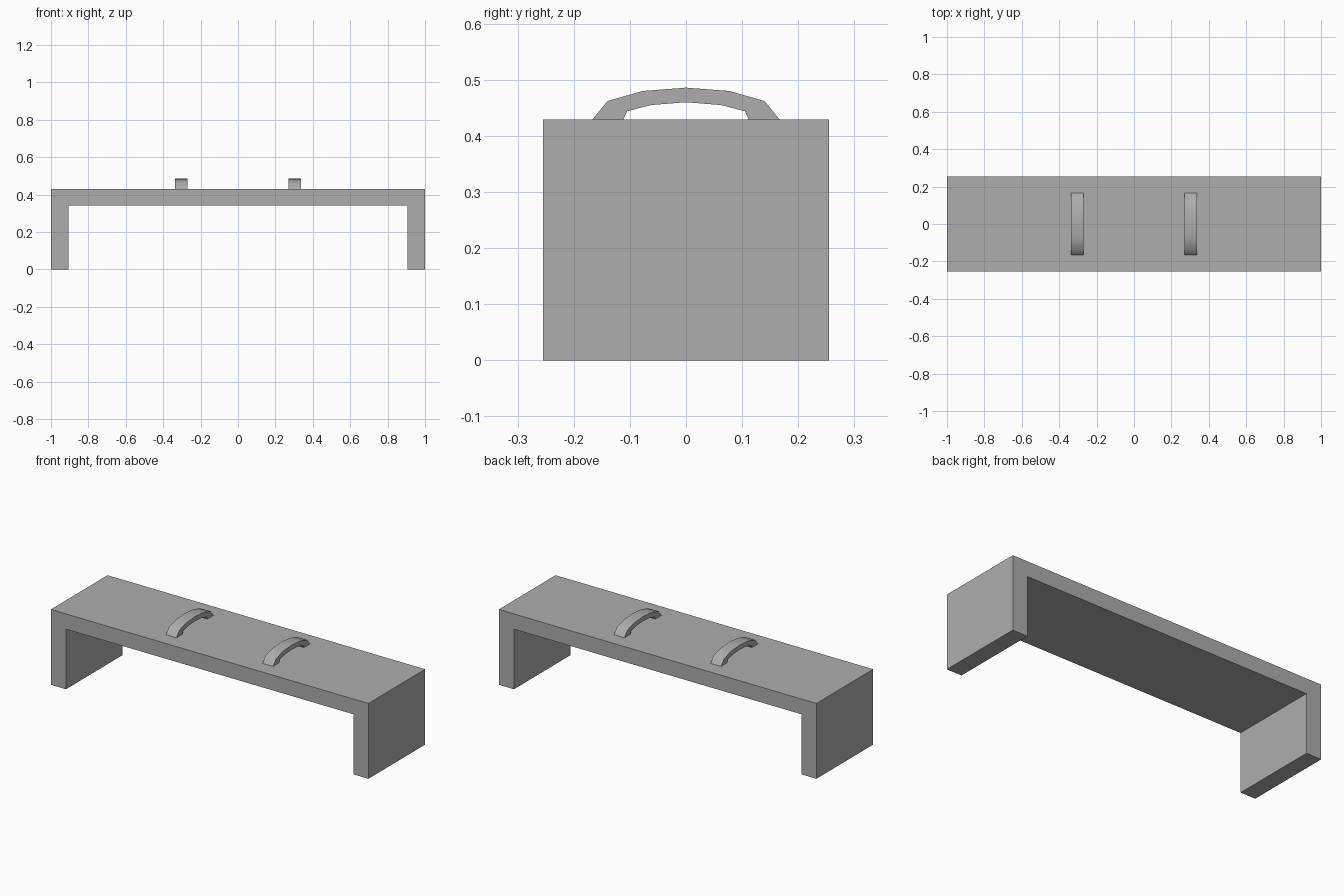
import bpy
import bmesh
import math

cube = bpy.data.objects.get("Cube")
if cube:
    bpy.data.objects.remove(cube, do_unlink=True)

# Single plain mid grey
grey = bpy.data.materials.new("mid_grey")
grey.use_nodes = True
colour = (0.42, 0.42, 0.42, 1)
grey.diffuse_color = colour
grey.node_tree.nodes["Principled BSDF"].inputs["Base Color"].default_value = colour


def extrude_profile(name, points, offset):
    """Make a prism from a closed 3D outline pushed along offset."""
    bm = bmesh.new()
    near = [bm.verts.new(p) for p in points]
    face = bm.faces.new(near)
    moved = bmesh.ops.extrude_face_region(bm, geom=[face], use_keep_orig=True)["geom"]
    far = [v for v in moved if isinstance(v, bmesh.types.BMVert)]
    bmesh.ops.translate(bm, verts=far, vec=offset)
    bmesh.ops.recalc_face_normals(bm, faces=bm.faces)
    mesh = bpy.data.meshes.new(name)
    bm.to_mesh(mesh)
    bm.free()
    mesh.materials.append(grey)
    obj = bpy.data.objects.new(name, mesh)
    bpy.context.collection.objects.link(obj)
    return obj


# Bench body: a slab with a leg panel at each end, one continuous outline
depth, top, under, inner = 0.51, 0.429, 0.342, 0.905
half = [(1, top), (1, 0), (inner, 0), (inner, under)]
outline = half + [(-x, z) for x, z in reversed(half)]
extrude_profile("bench_body", [(x, -depth / 2, z) for x, z in outline], (0, depth, 0))

# Arched handles: outer and inner arcs mirrored front to back
outer_arc = [(0.167, top), (0.14, 0.462), (0.077, 0.48), (0, 0.486)]
inner_arc = [(0.112, top), (0.105, 0.444), (0.062, 0.455), (0, 0.46)]


def full_arc(arc):
    return arc + [(-y, z) for y, z in reversed(arc[:-1])]


arch = full_arc(outer_arc) + full_arc(inner_arc)[::-1]
width = 0.066
for name, x in (("left_handle", 0.304), ("right_handle", -0.304)):
    handle = extrude_profile(name, [(x - width / 2, y, z) for y, z in arch], (width, 0, 0))
    bpy.ops.object.select_all(action="DESELECT")
    handle.select_set(True)
    bpy.context.view_layer.objects.active = handle
    bpy.ops.object.shade_smooth_by_angle(angle=math.radians(50))
